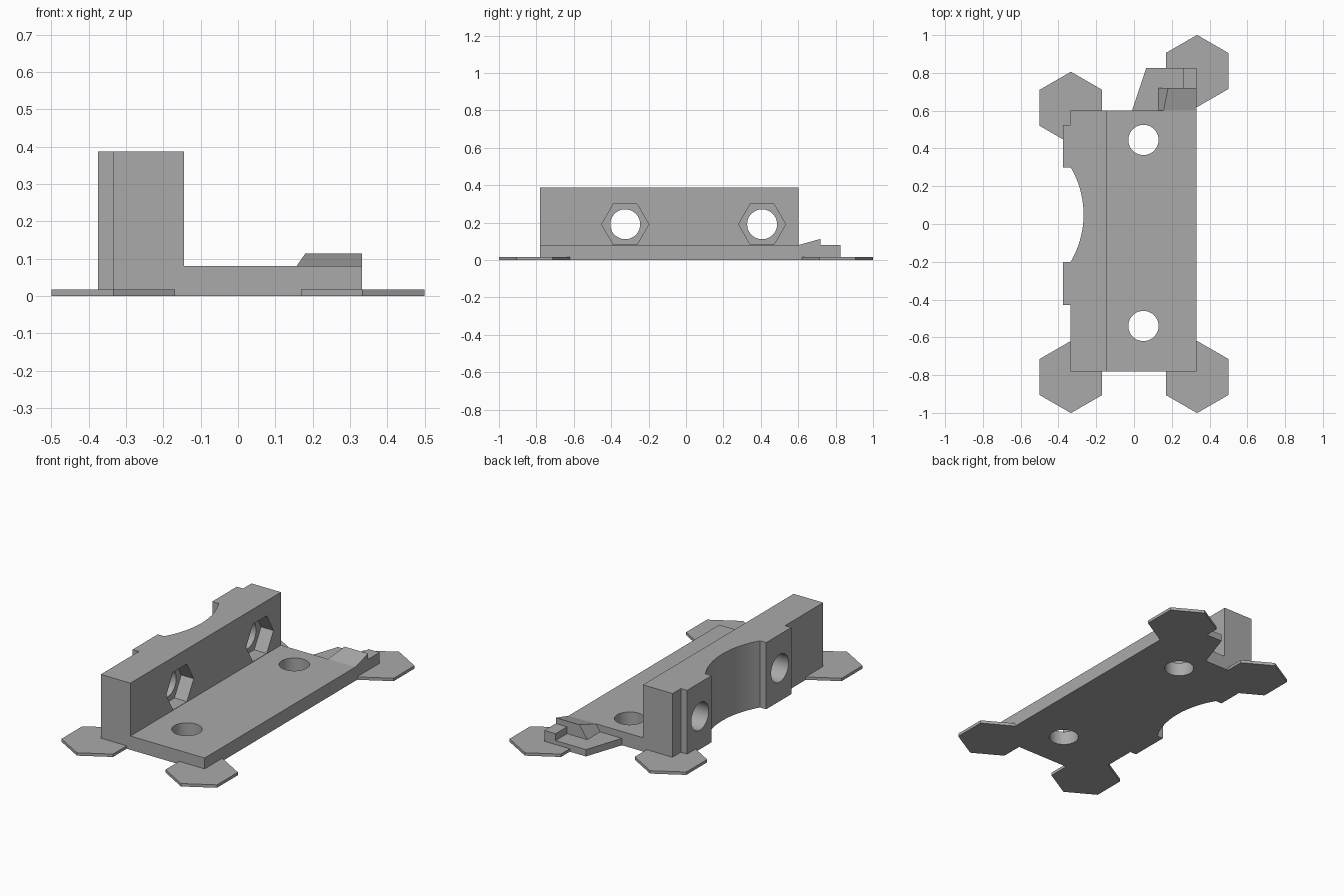
import bpy, bmesh
from math import radians, cos, sin, asin, pi
from mathutils import Matrix, Vector

if "Cube" in bpy.data.objects:
    bpy.data.objects.remove(bpy.data.objects["Cube"], do_unlink=True)

grey = bpy.data.materials.new("mid grey")
grey.use_nodes = True
grey.diffuse_color = (0.4, 0.4, 0.4, 1)
grey.node_tree.nodes["Principled BSDF"].inputs["Base Color"].default_value = (0.4, 0.4, 0.4, 1)


def prism(name, plan, z0, z1, matrix=Matrix()):
    """Extrude a closed plan outline from z0 to z1."""
    bm = bmesh.new()
    face = bm.faces.new([bm.verts.new((x, y, z0)) for x, y in plan])
    top = bmesh.ops.extrude_face_region(bm, geom=[face])["geom"]
    bmesh.ops.translate(bm, vec=(0, 0, z1 - z0),
                        verts=[g for g in top if isinstance(g, bmesh.types.BMVert)])
    bmesh.ops.recalc_face_normals(bm, faces=bm.faces)
    bm.transform(matrix)
    mesh = bpy.data.meshes.new(name)
    bm.to_mesh(mesh)
    bm.free()
    mesh.materials.append(grey)
    obj = bpy.data.objects.new(name, mesh)
    bpy.context.collection.objects.link(obj)
    return obj


def rect(x0, x1, y0, y1):
    return [(x0, y0), (x1, y0), (x1, y1), (x0, y1)]


def ring(r, n, cx=0, cy=0, turn=0):
    return [(cx + r * cos(turn + 2 * pi * i / n), cy + r * sin(turn + 2 * pi * i / n))
            for i in range(n)]


def cut(obj, cutters):
    """Subtract the cutters, then smooth the round surfaces."""
    bpy.context.view_layer.objects.active = obj
    for c in cutters:
        c.hide_render = True
        mod = obj.modifiers.new("hole", 'BOOLEAN')
        mod.operation, mod.solver, mod.object = 'DIFFERENCE', 'EXACT', c
        bpy.ops.object.modifier_apply(modifier=mod.name)
        bpy.data.objects.remove(c, do_unlink=True)
    bpy.ops.object.select_all(action='DESELECT')
    obj.select_set(True)
    bpy.ops.object.shade_smooth_by_angle(angle=radians(30))


# Dimensions
LEFT, RIGHT, INNER, BOSS = -0.335, 0.332, -0.145, -0.375
FRONT, BACK, FLOOR, TOP = -0.78, 0.602, 0.08, 0.387
HOLE = 0.08

# Upright wall with two bosses and a curved recess between them
ARC_X, ARC_Y, ARC_R = -0.76, 0.05, 0.493
half = asin(0.25 / ARC_R)
arc = [(ARC_X + ARC_R * cos(a), ARC_Y + ARC_R * sin(a))
       for a in (half - 2 * half * i / 24 for i in range(25))]
plan = [(INNER, FRONT), (INNER, BACK), (LEFT, BACK), (LEFT, 0.525), (BOSS, 0.525), (BOSS, 0.3)]
plan += arc
plan += [(BOSS, -0.2), (BOSS, -0.43), (LEFT, -0.43), (LEFT, FRONT)]
wall = prism("upright_wall", plan, 0, TOP)

# Bolt holes with hexagonal nut pockets
cutters = []
for y in (-0.325, 0.407):
    along_x = Matrix.Translation((0, y, 0.191)) @ Matrix.Rotation(radians(90), 4, 'Y')
    cutters.append(prism("bolt_cutter", ring(HOLE, 48), -0.6, 0.1, along_x))
    cutters.append(prism("nut_cutter", ring(0.126, 6, turn=pi / 2), INNER - 0.08, 0.1, along_x))
cut(wall, cutters)

# Base plate with two screw holes
base = prism("base_plate", rect(INNER, RIGHT, FRONT, BACK), 0, FLOOR)
cut(base, [prism("screw_cutter", ring(HOLE, 48, 0.05, y), -0.1, 0.2) for y in (-0.54, 0.445)])

# Rear tab with a raised corner block
TAB_END, STEP, TAB_Z = 0.825, 0.72, 0.04
prism("rear_tab", [(-0.01, BACK), (RIGHT, BACK), (RIGHT, TAB_END), (0.065, TAB_END)], 0, TAB_Z)
prism("tab_corner_block", rect(0.26, RIGHT, STEP, TAB_END), TAB_Z, FLOOR)

# Ramped catch on the tab, with a leaning side
catch = prism("ramp_catch", rect(0.13, RIGHT, BACK, STEP), TAB_Z, 0.113)
for v in catch.data.vertices:
    if v.co.z > TAB_Z + 0.01:
        rear = v.co.y > BACK + 0.05
        if not rear:
            v.co.z = FLOOR
        if v.co.x < 0.2:
            v.co.x = 0.18 if rear else 0.157

# Thin hexagonal feet at the corners
for name, x, y in (("front_right_foot", -0.334, -0.81), ("front_left_foot", 0.334, -0.81),
                   ("back_right_foot", -0.334, 0.615), ("back_left_foot", 0.334, 0.81)):
    prism(name, ring(0.191, 6, x, y, pi / 2), 0, 0.017)
